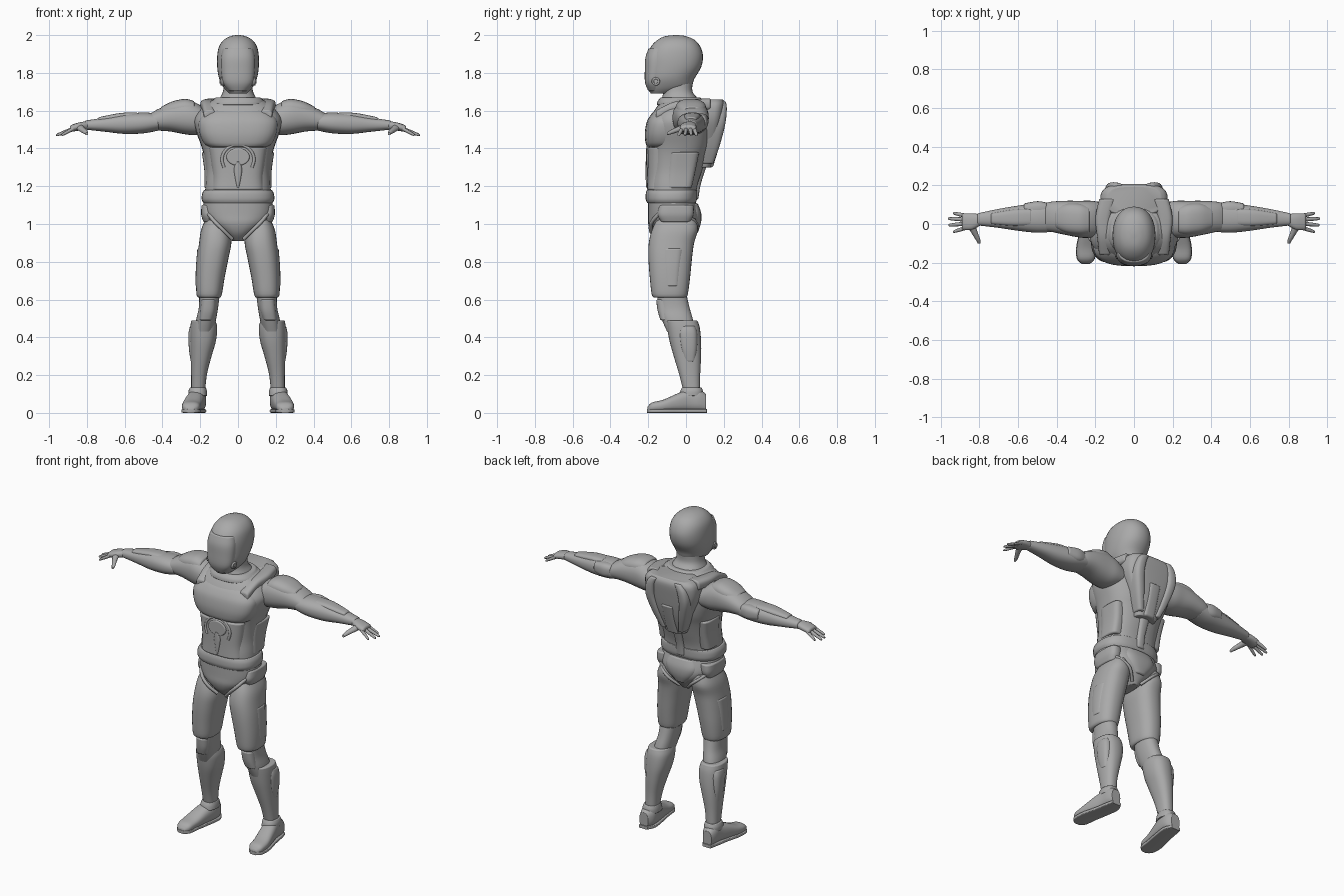
import bpy
import bmesh
import math
from mathutils import Vector

UNIT = 0.01  # all part tables are written in hundredths of a unit

cube = bpy.data.objects.get("Cube")
if cube:
    bpy.data.objects.remove(cube, do_unlink=True)

grey = bpy.data.materials.new("suit_grey")
grey.use_nodes = True
grey.diffuse_color = (0.4, 0.4, 0.4, 1)
grey.node_tree.nodes["Principled BSDF"].inputs["Base Color"].default_value = grey.diffuse_color


def finish(name, bm, bevel):
    """Turn a bmesh into a smooth shaded object with softened rims."""
    bmesh.ops.recalc_face_normals(bm, faces=bm.faces)
    mesh = bpy.data.meshes.new(name)
    bm.to_mesh(mesh)
    bm.free()
    mesh.materials.append(grey)
    obj = bpy.data.objects.new(name, mesh)
    bpy.context.collection.objects.link(obj)
    bpy.ops.object.select_all(action="DESELECT")
    obj.select_set(True)
    bpy.context.view_layer.objects.active = obj
    bpy.ops.object.shade_smooth_by_angle(angle=math.radians(40))
    if bevel:
        mod = obj.modifiers.new("soft_rim", "BEVEL")
        mod.limit_method = "ANGLE"
        mod.angle_limit = math.radians(40)
        mod.width = bevel * UNIT
        mod.segments = 3
    return obj


def spline(rows, steps=4):
    """Pass a smooth curve through the rows of numbers."""
    out = []
    for i in range(len(rows) - 1):
        a, b, c, d = (rows[max(0, min(len(rows) - 1, i + k))] for k in (-1, 0, 1, 2))
        for s in range(steps):
            t = s / steps
            out.append([q + t / 2 * (r - p + t * (2 * p - 5 * q + 4 * r - w + t * (3 * (q - r) + w - p)))
                        for p, q, r, w in zip(a, b, c, d)])
    return out + [list(rows[-1])]


def loft(name, axis, rows, power=2.3, sides=32, bevel=0.8, mirror=1):
    """Skin rounded sections; a row is (position, low, high, low, high)
    or (position, half width, low, high) for a part on the centre line."""
    rows = [(r[0], -r[1], *r[1:]) if len(r) == 4 else r for r in rows]
    bm = bmesh.new()
    rings = []
    for t, a_low, a_high, b_low, b_high in spline(rows):
        ring = []
        for k in range(sides):
            angle = math.tau * k / sides
            c, s = math.cos(angle), math.sin(angle)
            c = math.copysign(abs(c) ** (2 / power), c)
            s = math.copysign(abs(s) ** (2 / power), s)
            a = (a_low + a_high + c * (a_high - a_low)) / 2
            b = (b_low + b_high + s * (b_high - b_low)) / 2
            x, y, z = {"x": (t, a, b), "y": (a, t, b), "z": (a, b, t)}[axis]
            ring.append(bm.verts.new(Vector((x * mirror, y, z)) * UNIT))
        rings.append(ring)
    for low, high in zip(rings, rings[1:]):
        for k in range(sides):
            j = (k + 1) % sides
            bm.faces.new((low[k], low[j], high[j], high[k]))
    bm.faces.new(rings[0])
    bm.faces.new(rings[-1])
    return finish(name, bm, bevel)


def pair(name, *args, **options):
    """Build a part on both sides of the body."""
    for side, mirror in (("left", 1), ("right", -1)):
        loft(side + "_" + name, *args, mirror=mirror, **options)


def trim(name, points, radius, mirror=1):
    """Raised seam that follows a path."""
    curve = bpy.data.curves.new(name, "CURVE")
    curve.dimensions = "3D"
    curve.bevel_depth = radius * UNIT
    curve.use_fill_caps = True
    path = curve.splines.new("POLY")
    points = spline(points)
    path.points.add(len(points) - 1)
    for point, (x, y, z) in zip(path.points, points):
        point.co = (x * mirror * UNIT, y * UNIT, z * UNIT, 1)
    curve.materials.append(grey)
    bpy.context.collection.objects.link(bpy.data.objects.new(name, curve))


# Helmet with visor and ear discs
loft("helmet", "z", [(169, 4.5, -18.5, -8), (172, 7.5, -20.5, 2), (177, 10, -21, 4.5),
                     (183, 11, -21, 8), (189, 11, -20.7, 9), (194, 10, -18.5, 7.5),
                     (197.5, 7.5, -15, 4.5), (199.4, 4, -11, 0), (200, 1, -6, -4)], power=2.2, bevel=0)
loft("visor", "z", [(170.5, 5, -20, -12), (175, 8, -21.7, -12), (182, 9, -21.8, -10),
                    (188, 9, -21.5, -9), (193, 8, -19.8, -9)], bevel=0.5)
pair("ear_disc", "x", [(6, -18.2, -13.8, 173.3, 177.7), (9.3, -18.2, -13.8, 173.3, 177.7)], power=2, bevel=0.4)
pair("ear_hub", "x", [(6, -17.2, -14.8, 174.3, 176.7), (9.9, -17.2, -14.8, 174.3, 176.7)], power=2, bevel=0.3)

# Neck and collar
loft("neck", "z", [(162, 12, -14, 8), (166, 10, -13, 6.5), (170, 8, -12, 3.5), (175, 7.5, -13, 3.5)], bevel=0)
loft("collar", "z", [(163, 14.5, -15.5, 9), (165, 14, -15, 9), (167, 11.8, -13.5, 7.5)], bevel=0.6)

# Torso, chest armour and abdomen
loft("torso", "z", [(112, 17.5, -20, 5), (120, 17.3, -20, 6), (128, 17, -19.5, 8.5), (136, 18, -19.5, 11),
                    (142, 19.7, -19.5, 13), (150, 22.5, -20, 14), (156, 23, -19, 14),
                    (162, 18.5, -15.5, 11), (166, 13, -12, 8)], power=2.5)
loft("chest_plate", "z", [(141, 16, -20.5, 0), (143, 18.3, -21.4, 0), (148, 20.5, -21.8, 0),
                          (154, 21, -20.8, 0), (158, 18.5, -18.5, 0), (160, 16.5, -16.5, 0)], power=2.8)
loft("abdomen_plate", "z", [(118, 14, -20.8, -4), (125, 13.5, -20.6, -4), (134, 14.5, -20.6, -4),
                            (140.5, 15.5, -20.6, -4)], power=3)
pair("side_panel", "z", [(119, 9, 17.8, -11, 3), (128, 9, 17.8, -10, 5), (138, 10, 19.2, -9, 7)], power=3.2)
arc = [(8.5 * math.cos(math.radians(a)), -20, 134 + 8 * math.sin(math.radians(a))) for a in range(-30, 211, 30)]
trim("abdomen_ring", arc, 0.8)
loft("abdomen_disc", "y", [(-21.2, 6, 131, 140), (-18, 6.5, 130.5, 140.5)], power=2, bevel=0.5)
loft("abdomen_clasp", "z", [(119, 0.5, -21, -18), (123, 1.4, -21.3, -18), (129, 2.2, -21.5, -18),
                            (133, 1, -21.5, -18)], power=3, bevel=0.3)

# Back pack with ridges, tongue and straps
loft("back_pack", "z", [(130, 7, 4, 13), (136, 9, 4, 15.3), (145, 13, 4, 18), (155, 17, 4, 19.8),
                        (163, 17, 4, 20.8), (166, 14, 5, 19.5)], power=3.2, bevel=1.2)
pair("pack_ridge", "z", [(132, 4, 8, 7, 14.5), (142, 6, 12, 8, 18), (153, 8, 15, 9, 20.8),
                         (161, 7, 14, 9, 21.6), (165, 5, 11, 9, 21)], power=3)
loft("pack_tongue", "z", [(130, 4, 6, 14.2), (140, 4, 8, 17.3), (149, 4.5, 8, 19.8)], power=4)
pair("shoulder_strap", "y", [(-16, 12, 18, 155, 160), (-7, 12, 19, 159, 164.5), (3, 12, 20, 160, 166),
                             (13, 9, 18, 160, 166.5)], power=2.8)
loft("lower_spine", "z", [(113, 3.5, -2, 6.5), (121, 3, -2, 7.8), (131, 4, -2, 11)], power=3)

# Belt and pelvis
loft("belt", "z", [(111, 18.2, -20.5, 5), (113, 19.2, -21.3, 5.8), (116, 19, -21.3, 6), (118, 18, -20.8, 6)], power=2.6)
loft("pelvis", "z", [(91, 3, -14, 2), (95, 8, -18, 5), (100, 15, -20, 7.2), (105, 18.3, -20, 7.2),
                     (112, 18.3, -20, 5)], power=2.4)
loft("seat_plate", "z", [(96, 4, -4, 6.5), (101, 9, -4, 8), (106, 11, -4, 8), (111, 9, -4, 6.2)], power=2.8)
pair("hip_plate", "z", [(101, 12, 18.3, -13, 2), (105, 11, 19.5, -15, 4), (110, 11, 19.3, -14, 4)], power=2.8)
for side, mirror in (("left", 1), ("right", -1)):
    trim(side + "_groin_seam", [(17.5, -11, 108), (13, -17.5, 102), (8, -18.7, 97), (3, -16, 92)], 1, mirror)
    trim(side + "_seat_seam", [(17.5, 0, 105), (13, 5, 101), (8, 6, 97), (3, 2, 92)], 0.9, mirror)

# Legs
pair("thigh", "z", [(61, 9.5, 21, -17, 0), (63, 8.5, 22, -18.2, 1), (72, 7, 22.2, -19.2, 2.2),
                    (82, 5, 21.6, -19.9, 3.2), (90, 3.5, 20.6, -19.7, 4.3), (97, 4, 19.5, -18, 6.3),
                    (103, 6, 17, -15, 5)], power=2.4)
pair("thigh_plate", "z", [(67, 11, 22.5, -12, -3), (77, 11, 22.3, -13, -2), (87, 11, 21.5, -13, -1)], power=3)
pair("knee", "z", [(43, 13, 23, -10, 5), (50, 11.5, 22, -13, 3.5), (56, 10.5, 20.7, -14.5, 1.8),
                   (64, 9.5, 20.5, -15.5, 0)], bevel=0)
pair("knee_pad", "z", [(49, 13.5, 20.5, -13.5, -7), (54, 12, 20, -15, -7), (60, 11.5, 19.5, -15.8, -7)], power=2.5)
pair("shin_guard", "z", [(10, 17.5, 24.8, -1, 7.5), (20, 16.5, 24.8, -3.5, 7.5), (30, 14, 25, -6.5, 8),
                         (38, 11.7, 25.2, -8.7, 8), (45, 11, 25.2, -10, 7.3), (49, 12, 24.8, -10.5, 6)], power=2.4)
pair("calf_plate", "z", [(27, 18, 25, -1, 5), (34, 18, 26, -3, 6), (42, 18, 26.2, -4, 6), (46, 18, 25.4, -3, 5)], power=2.8)

# Boots
pair("boot", "y", [(-20.5, 23, 27, 0.5, 3), (-18, 20.5, 29.3, 0.5, 5.5), (-12, 19.5, 29.6, 0.5, 7),
                   (-4, 18, 28, 0.5, 10.5), (2, 17, 26.5, 0.5, 12.5), (7, 17, 26, 0.5, 12.5),
                   (10.5, 19, 25, 0.5, 10)], power=2.5, bevel=1)
pair("sole", "y", [(-20.7, 23, 27, 0, 2), (-18, 20.3, 29.6, 0, 2), (-11, 19.3, 29.8, 0, 2), (-2, 17.7, 27.6, 0, 2),
                   (6, 16.8, 26.2, 0, 2), (11, 19, 25, 0, 2)], power=6, bevel=0.4)
pair("boot_cuff", "z", [(9, 16.3, 26.3, -3.5, 9), (11.5, 16.5, 26.2, -3, 9), (13.5, 17, 25.5, -2, 8.2)])

# Arms
pair("upper_arm", "x", [(16, -6, 11, 148, 160), (22, -7, 12, 147, 164), (28, -7, 12, 147.5, 165.5),
                        (36, -5.5, 12, 149, 163.5), (43, -4, 11.5, 149.5, 160.5), (47, -3.5, 10.5, 150, 158)], bevel=1)
pair("shoulder_plate", "x", [(23, -5, 9, 155, 165), (28, -5.5, 10.5, 155, 166.2), (35, -4.5, 10.5, 155, 164.8),
                             (41, -2, 8, 155, 161.8)], power=2.6)
pair("forearm", "x", [(42, -4, 11, 149.5, 158.5), (50, -4.5, 11, 148, 159), (60, -3.5, 9.5, 147.7, 158.3),
                      (70, -2, 7.8, 148.8, 156.5), (81, -0.7, 5.5, 150, 154.7)], bevel=0.6)
pair("elbow_plate", "x", [(45, 4, 11, 151, 158), (50, 4, 11.8, 150, 158.5), (57, 4, 10.6, 151, 157.5)], power=2.6)
pair("forearm_plate", "x", [(53, -1, 8, 154, 159), (62, -1, 7.5, 154, 158.8), (74, 0, 5.5, 153, 156.5)], power=2.8)

# Hands
pair("palm", "x", [(79, -0.5, 5, 150, 154.5), (84, -3, 5.5, 149.5, 153.8), (89, -3, 5.3, 148.6, 152.2)], bevel=0.8)
for finger, y, spread, tip in (("index", -2, -2, 93.5), ("middle", 0.2, -0.8, 96), ("ring", 2.3, 0.5, 96.3),
                               ("little", 4.3, 1.3, 93.5)):
    rows = []
    for t, r in ((0, 1.1), (0.5, 1), (0.9, 0.75), (1, 0.4)):
        centre, height = y + spread * t, 150.5 - 3.5 * t
        rows.append((87 + (tip - 87) * t, centre - r, centre + r, height - r, height + r))
    pair(finger + "_finger", "x", rows, power=2, sides=12, bevel=0)
pair("thumb", "y", [(0, 82, 87, 150, 153.5), (-4, 81, 84.5, 148.7, 151.7), (-8, 79.5, 82, 147.5, 149.8),
                    (-10, 79.3, 80.8, 147, 148.4)], power=2, sides=16, bevel=0)
